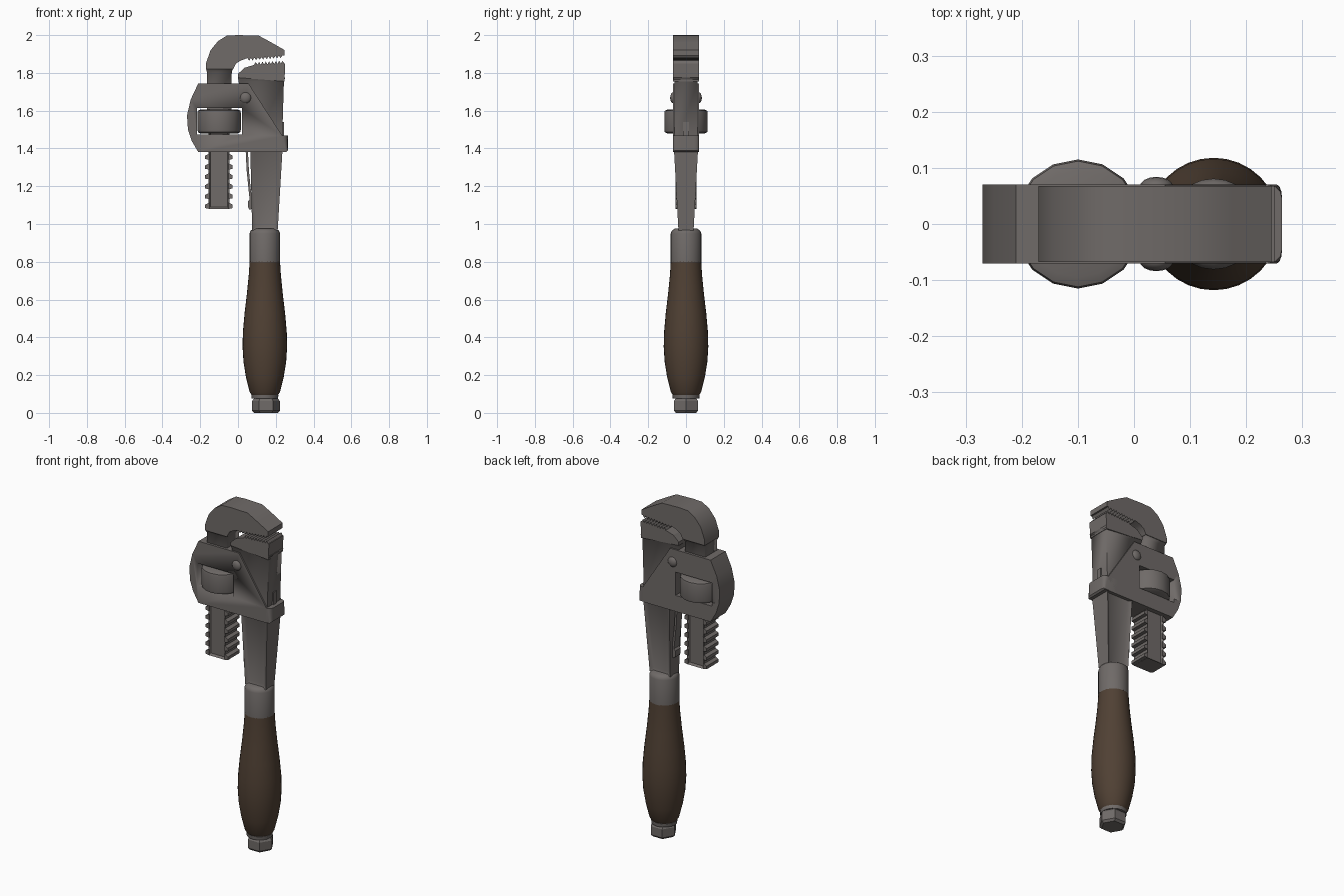
import bpy, bmesh, math
from mathutils import Matrix

if "Cube" in bpy.data.objects:
    bpy.data.objects.remove(bpy.data.objects["Cube"])


def material(name, colour):
    m = bpy.data.materials.new(name)
    m.use_nodes = True
    m.diffuse_color = colour
    bsdf = m.node_tree.nodes["Principled BSDF"]
    bsdf.inputs["Base Color"].default_value = colour
    bsdf.inputs["Roughness"].default_value = 0.6
    return m


STEEL = material("grey steel", (0.16, 0.145, 0.138, 1))
WOOD = material("brown wood", (0.08, 0.052, 0.034, 1))


def finish(name, bm, mat=STEEL, angle=35):
    bmesh.ops.recalc_face_normals(bm, faces=bm.faces)
    mesh = bpy.data.meshes.new(name)
    bm.to_mesh(mesh)
    bm.free()
    ob = bpy.data.objects.new(name, mesh)
    bpy.context.collection.objects.link(ob)
    mesh.materials.append(mat)
    if angle:
        bpy.ops.object.select_all(action="DESELECT")
        ob.select_set(True)
        bpy.context.view_layer.objects.active = ob
        bpy.ops.object.shade_smooth_by_angle(angle=math.radians(angle))
    return ob


def add_prism(bm, pts, half):
    """Extrude an x-z outline symmetrically along y."""
    front = [bm.verts.new((x, -half, z)) for x, z in pts]
    back = [bm.verts.new((x, half, z)) for x, z in pts]
    bm.faces.new(front)
    bm.faces.new(back[::-1])
    for i in range(len(pts)):
        j = (i + 1) % len(pts)
        bm.faces.new((front[i], back[i], back[j], front[j]))


def prism(name, pts, half, angle=35):
    bm = bmesh.new()
    add_prism(bm, pts, half)
    return finish(name, bm, angle=angle)


def loft(name, rings, panel=0, angle=35):
    """Stack rectangles (z, x0, x1, half depth); optional sunk panels front and back."""
    bm = bmesh.new()
    loops = [[bm.verts.new((x, y, z)) for x, y in ((a, -h), (b, -h), (b, h), (a, h))]
             for z, a, b, h in rings]
    bm.faces.new(loops[0])
    bm.faces.new(loops[-1])
    for lo, hi in zip(loops, loops[1:]):
        for i in range(4):
            j = (i + 1) % 4
            bm.faces.new((lo[i], lo[j], hi[j], hi[i]))
    bmesh.ops.recalc_face_normals(bm, faces=bm.faces)
    if panel:
        sides = [f for f in bm.faces if abs(f.normal.y) > 0.9]
        bmesh.ops.inset_individual(bm, faces=sides, thickness=panel, depth=-0.012)
    return finish(name, bm, angle=angle)


def lathe(name, x, profile, sides, mat=STEEL, angle=35, turn=0):
    """Revolve (radius, z) pairs about a vertical axis at x."""
    bm = bmesh.new()
    loops = []
    for r, z in profile:
        ring = []
        for k in range(sides):
            a = turn + math.tau * k / sides
            ring.append(bm.verts.new((x + r * math.cos(a), r * math.sin(a), z)))
        loops.append(ring)
    bm.faces.new(loops[0])
    bm.faces.new(loops[-1])
    for lo, hi in zip(loops, loops[1:]):
        for i in range(sides):
            j = (i + 1) % sides
            bm.faces.new((lo[i], lo[j], hi[j], hi[i]))
    return finish(name, bm, mat, angle)


def teeth(x0, z0, x1, z1, count, height):
    """Zigzag line between two points."""
    pts = []
    for i in range(2 * count + 1):
        t = i / (2 * count)
        pts.append((x0 + t * (x1 - x0), z0 + t * (z1 - z0) + (height if i % 2 else 0)))
    return pts


# Handle, ferrule and end nut
GRIP_X = 0.142
lathe("wooden_handle", GRIP_X, [(0.066, 0.09), (0.08, 0.11), (0.1, 0.19), (0.113, 0.27),
      (0.118, 0.35), (0.116, 0.43), (0.107, 0.53), (0.095, 0.63), (0.085, 0.73),
      (0.08, 0.81)], 32, WOOD)
lathe("ferrule", GRIP_X, [(0.081, 0.8), (0.081, 0.95), (0.075, 0.965), (0.06, 0.975)], 24)
lathe("washer", GRIP_X, [(0.07, 0.075), (0.072, 0.095), (0.06, 0.1)], 16)
lathe("end_nut", 0.148, [(0.062, 0), (0.074, 0.012), (0.074, 0.062), (0.06, 0.08)],
      6, angle=0)

# Tapered shank with sunk panels
loft("shank", [(0.965, 0.075, 0.21, 0.04), (1.4, 0.065, 0.236, 0.064)], panel=0.032)

# Lower jaw: undercut neck with a toothed head
loft("lower_jaw_neck", [(1.39, 0.06, 0.232, 0.06), (1.755, 0.003, 0.243, 0.061),
     (1.775, 0.0, 0.25, 0.068)], angle=88)
prism("lower_jaw_head", [(0.0, 1.795), (0.0, 1.775), (0.246, 1.755), (0.25, 1.85)]
      + teeth(0.245, 1.85, 0.085, 1.842, 9, 0.015) + [(0.035, 1.827)], 0.068, angle=20)
loft("lock_pin", [(1.46, 0.2, 0.243, 0.015), (1.54, 0.2, 0.243, 0.015)])

# Hook jaw: arched head, undercut neck and rack
prism("hook_jaw_head", [(-0.17, 1.82), (-0.17, 1.85), (-0.145, 1.92), (-0.106, 1.968),
      (-0.06, 1.997), (0.0, 2.0), (0.11, 1.997), (0.175, 1.962), (0.245, 1.922),
      (0.245, 1.893)] + teeth(0.235, 1.893, 0.05, 1.878, 10, -0.014)
      + [(0.015, 1.866), (-0.01, 1.85), (-0.025, 1.82)], 0.068)
loft("hook_jaw_neck", [(1.6, -0.165, -0.035, 0.055), (1.805, -0.165, -0.033, 0.056),
     (1.825, -0.17, -0.025, 0.068)], angle=88)
loft("rack_bar", [(1.08, -0.156, -0.046, 0.055), (1.6, -0.156, -0.046, 0.055)], panel=0.014)
bm = bmesh.new()
for i in range(7):
    z = 1.08 + i * 0.052
    for side in (-1, 1):
        edge, tip = -0.101 + side * 0.05, -0.101 + side * 0.073
        add_prism(bm, [(edge, z), (tip, z + 0.004), (tip, z + 0.022), (edge, z + 0.034)], 0.055)
finish("rack_teeth", bm, angle=0)

# Housing with a window cut right through
housing = prism("housing", [(-0.21, 1.745), (-0.25, 1.66), (-0.27, 1.575), (-0.265, 1.5),
                (-0.245, 1.44), (-0.21, 1.38), (0.23, 1.38), (0.236, 1.465), (0.055, 1.745)],
                0.07)
cutter = prism("window_cutter", [(-0.218, 1.475), (0.02, 1.475), (0.02, 1.613),
               (-0.218, 1.613)], 0.2)
cutter.hide_render = True
cutter.hide_set(True)
cut = housing.modifiers.new("window", "BOOLEAN")
cut.operation = "DIFFERENCE"
cut.solver = "EXACT"
cut.object = cutter

# Rounded strap behind the shank
bm = bmesh.new()
add_prism(bm, [(0.17, 1.382), (0.255, 1.382), (0.264, 1.39), (0.264, 1.468), (0.17, 1.468)], 0.07)
bm.normal_update()
corners = [e for e in bm.edges if all(v.co.x > 0.26 for v in e.verts)
           and abs(e.verts[0].co.z - e.verts[1].co.z) > 0.05]
bmesh.ops.bevel(bm, geom=corners, offset=0.025, segments=3, affect="EDGES", profile=0.5)
finish("rear_strap", bm)

# Adjusting wheel
lathe("adjusting_wheel", -0.1, [(0.095, 1.478), (0.112, 1.486), (0.115, 1.5), (0.115, 1.588),
      (0.112, 1.6), (0.095, 1.607)], 16)

# Domed rivets on both sides
bm = bmesh.new()
for side in (-1, 1):
    place = Matrix.Translation((0.04, side * 0.066, 1.668)) @ Matrix.Diagonal((1, 0.6, 1, 1))
    bmesh.ops.create_uvsphere(bm, u_segments=16, v_segments=8, radius=0.03, matrix=place)
finish("rivets", bm)

# Leaf spring beside the shank
prism("leaf_spring", [(0.04, 1.4), (0.046, 1.28), (0.058, 1.16), (0.062, 1.13), (0.052, 1.12),
      (0.052, 1.09), (0.062, 1.075), (0.075, 1.08), (0.075, 1.14), (0.068, 1.18),
      (0.058, 1.28), (0.052, 1.4)], 0.025)
